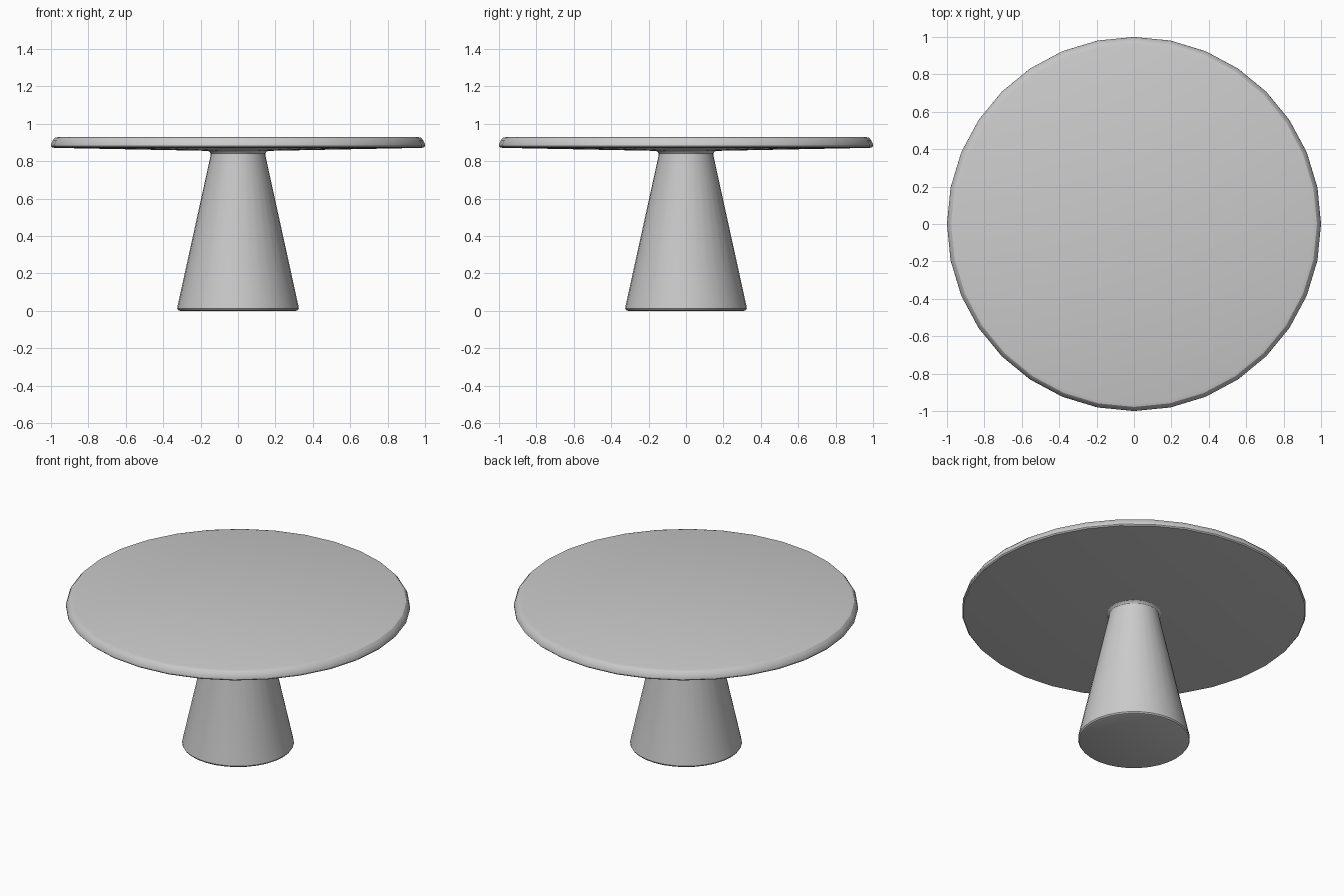
import bpy, bmesh, math

if "Cube" in bpy.data.objects:
    bpy.data.objects.remove(bpy.data.objects["Cube"])

SIDES = 32

grey = bpy.data.materials.new("light grey")
grey.diffuse_color = (0.6, 0.6, 0.6, 1)
grey.use_nodes = True
grey.node_tree.nodes["Principled BSDF"].inputs["Base Color"].default_value = grey.diffuse_color


def lathe(name, profile):
    """Revolve an (r, z) profile, bottom to top, and cap both ends."""
    bm = bmesh.new()
    rings = [[bm.verts.new((r * math.cos(2 * math.pi * i / SIDES),
                            r * math.sin(2 * math.pi * i / SIDES), z))
              for i in range(SIDES)] for r, z in profile]
    for a, b in zip(rings, rings[1:]):
        for i in range(SIDES):
            j = (i + 1) % SIDES
            bm.faces.new((a[i], a[j], b[j], b[i]))
    bm.faces.new(rings[0][::-1])
    bm.faces.new(rings[-1])
    mesh = bpy.data.meshes.new(name)
    bm.to_mesh(mesh)
    bm.free()
    mesh.materials.append(grey)
    obj = bpy.data.objects.new(name, mesh)
    bpy.context.collection.objects.link(obj)
    bpy.ops.object.select_all(action='DESELECT')
    obj.select_set(True)
    bpy.context.view_layer.objects.active = obj
    bpy.ops.object.shade_smooth_by_angle(angle=math.radians(30))
    return obj


# Conical pedestal with a rounded foot and a small flare under the top
lathe("pedestal", [(0.31, 0), (0.32, 0.004), (0.325, 0.012), (0.324, 0.022),
                   (0.146, 0.832), (0.146, 0.841), (0.151, 0.849), (0.16, 0.855)])

# Round top, slightly dished underneath, with a softened upper rim
lathe("table_top", [(0.16, 0.855), (0.98, 0.871), (0.994, 0.873), (1.0, 0.88),
                    (0.999, 0.892), (0.99, 0.912), (0.978, 0.925), (0.96, 0.93)])
